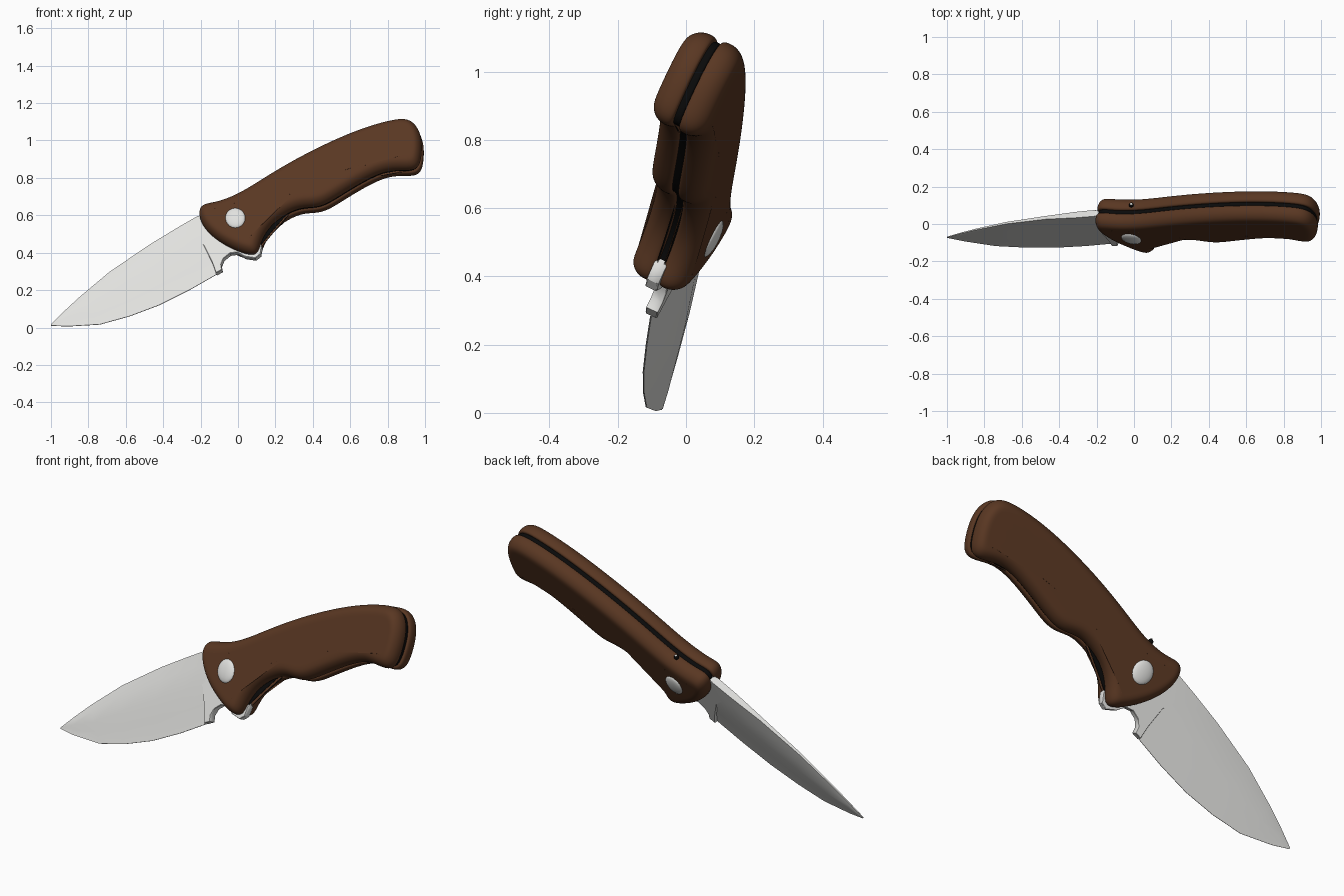
import bpy, bmesh
from mathutils import Vector, Matrix

cube = bpy.data.objects.get("Cube")
if cube:
    bpy.data.objects.remove(cube, do_unlink=True)

# The knife lies in the leaning plane y = A + B*x + C*z; thickness runs along its normal
A, B, C = -0.257, -0.18, 0.47
N = Vector((-B, 1, -C)).normalized()
LEAN = Matrix(((1, N.x, 0, 0), (B, N.y, C, A), (0, N.z, 1, 0), (0, 0, 0, 1)))


def material(name, color, rough, metal=0.0):
    m = bpy.data.materials.new(name)
    m.use_nodes = True
    m.diffuse_color = (*color, 1)
    shader = m.node_tree.nodes["Principled BSDF"]
    shader.inputs["Base Color"].default_value = (*color, 1)
    shader.inputs["Roughness"].default_value = rough
    shader.inputs["Metallic"].default_value = metal
    return m


BROWN = material("brown_grip", (0.1, 0.038, 0.016), 0.6)
SILVER = material("silver_steel", (0.75, 0.75, 0.73), 0.4)
BLACK = material("black_liner", (0.003, 0.003, 0.003), 0.6)


def finish(name, bm, mat, subdiv=0, angle=35):
    bmesh.ops.recalc_face_normals(bm, faces=bm.faces)
    mesh = bpy.data.meshes.new(name)
    bm.to_mesh(mesh)
    bm.free()
    mesh.transform(LEAN)
    mesh.materials.append(mat)
    ob = bpy.data.objects.new(name, mesh)
    bpy.context.collection.objects.link(ob)
    if subdiv:
        mod = ob.modifiers.new("Smooth", 'SUBSURF')
        mod.levels = mod.render_levels = subdiv
    bpy.ops.object.select_all(action='DESELECT')
    ob.select_set(True)
    bpy.context.view_layer.objects.active = ob
    if subdiv:
        bpy.ops.object.shade_smooth()
    else:
        bpy.ops.object.shade_smooth_by_angle(angle=angle * 0.01745)
    return ob


def inset(points, d):
    """Mitred inset of a clockwise outline."""
    out = []
    for i, p in enumerate(points):
        a = (p - points[i - 1]).normalized()
        b = (points[(i + 1) % len(points)] - p).normalized()
        na, nb = Vector((a.y, -a.x)), Vector((b.y, -b.x))
        out.append(p + (na + nb) * d / (1 + na.dot(nb)))
    return out


def stack(points, layers):
    """Closed solid from inset copies of an outline at several depths."""
    bm = bmesh.new()
    rings = [[bm.verts.new((p.x, t, p.y)) for p in inset(points, d)] for d, t in layers]
    for r, s in zip(rings, rings[1:]):
        for i in range(len(r)):
            bm.faces.new((r[i - 1], r[i], s[i], s[i - 1]))
    bm.faces.new(rings[0])
    bm.faces.new(rings[-1])
    return bm


def pts(seq):
    return [Vector(p) for p in seq]


# Handle outline, clockwise from the nose along the spine
grip = pts([(-0.205, 0.55), (-0.205, 0.645), (-0.11, 0.648), (0.02, 0.70), (0.15, 0.785),
            (0.33, 0.892), (0.54, 0.995), (0.70, 1.057), (0.83, 1.093), (0.935, 1.105),
            (0.99, 1.02), (0.99, 0.91), (0.968, 0.815), (0.82, 0.84), (0.68, 0.775),
            (0.54, 0.687), (0.44, 0.626), (0.34, 0.634), (0.24, 0.585), (0.165, 0.52),
            (0.125, 0.44), (0.11, 0.368), (0.02, 0.385), (-0.12, 0.455)])

# Two rounded handle scales around a black liner
for side, name in ((-1, "front_scale"), (1, "back_scale")):
    profile = [(0.02, 0.009), (0.004, 0.011), (0, 0.03), (0.004, 0.06),
               (0.025, 0.087), (0.05, 0.09), (0.056, 0.09)]
    finish(name, stack(grip, [(d, t * side) for d, t in profile]), BROWN, 3)
finish("liner", stack(grip, [(0.014, -0.013), (0.012, -0.012), (0.012, 0.012), (0.014, 0.013)]),
       BLACK, 2)

# Blade sections from tip to plunge: spine point, edge point, spine half width, body half width
sections = [((-1.0, 0.016), (-1.0, 0.010), 0.002, 0.003),
            ((-0.93, 0.085), (-0.91, 0.006), 0.003, 0.007),
            ((-0.845, 0.163), (-0.74, 0.016), 0.004, 0.011),
            ((-0.685, 0.296), (-0.58, 0.06), 0.006, 0.015),
            ((-0.47, 0.44), (-0.42, 0.12), 0.010, 0.018),
            ((-0.31, 0.533), (-0.26, 0.2), 0.018, 0.019),
            ((-0.21, 0.59), (-0.115, 0.283), 0.019, 0.019)]
bm = bmesh.new()
loops = []
for spine, edge, ws, w in sections:
    s, e = Vector(spine), Vector(edge)
    shape = [(0, ws), (0.18, w), (0.45, w), (0.72, w * 0.42), (1, 0.002)]
    shape += [(f, -t) for f, t in reversed(shape)]
    loops.append([bm.verts.new((s.lerp(e, f).x, t, s.lerp(e, f).y)) for f, t in shape])
for r, s in zip(loops, loops[1:]):
    for i in range(len(r)):
        bm.faces.new((r[i - 1], r[i], s[i], s[i - 1]))
bm.faces.new(loops[0])
bm.faces.new(loops[-1])
finish("blade", bm, SILVER, 0, 25)

# Tang with the finger notch and guard bump
tang = pts([(-0.21, 0.59), (-0.1, 0.6), (0.05, 0.55), (0.13, 0.43), (0.122, 0.385),
            (0.095, 0.364), (0.04, 0.372), (0.0, 0.395), (-0.04, 0.39), (-0.075, 0.362),
            (-0.088, 0.33), (-0.083, 0.302), (-0.115, 0.285), (-0.135, 0.34), (-0.18, 0.43),
            (-0.23, 0.47)])
finish("tang", stack(tang, [(0.002, -0.019), (0, -0.016), (0, 0.016), (0.002, 0.019)]), SILVER)

# Domed pivot screws on both faces
for side, name in ((-1, "front_pivot"), (1, "back_pivot")):
    bm = bmesh.new()
    bmesh.ops.create_uvsphere(bm, u_segments=20, v_segments=10, radius=1)
    bm.transform(Matrix.Translation((0.0, 0.088 * side, 0.548))
                 @ Matrix.Rotation(1.5708, 4, 'X') @ Matrix.Diagonal((0.054, 0.054, 0.016, 1)))
    finish(name, bm, SILVER, 0, 60)

# Small lock pin on the spine of the back scale
for name, radius, rise, mat in (("pin_collar", 0.013, 0.0, BLACK), ("pin_tip", 0.007, 0.009, SILVER)):
    bm = bmesh.new()
    bmesh.ops.create_uvsphere(bm, u_segments=12, v_segments=8, radius=radius)
    bm.transform(Matrix.Translation((-0.02, 0.034, 0.69 + rise)))
    finish(name, bm, mat, 0, 60)
